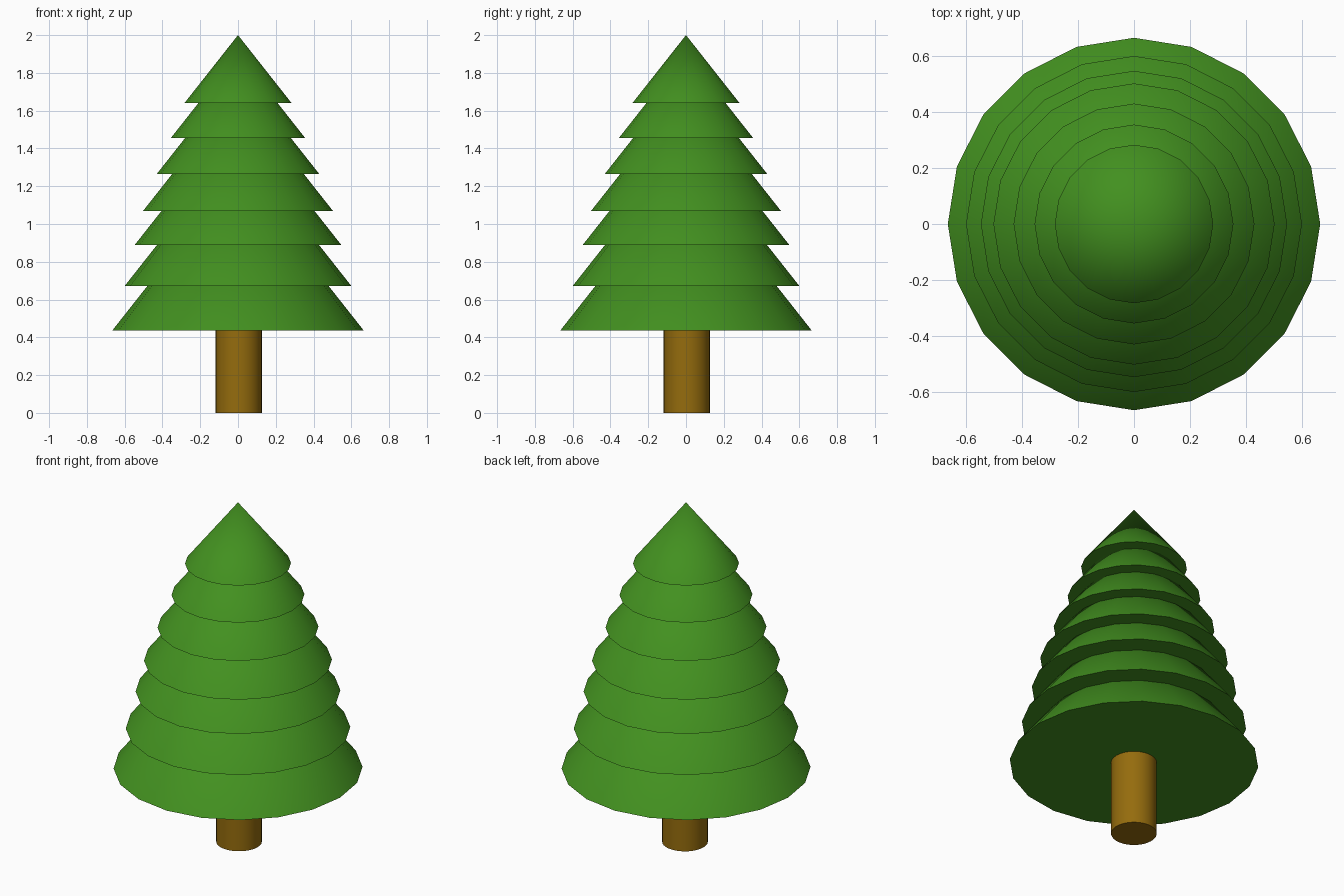
import bpy, math

if "Cube" in bpy.data.objects:
    bpy.data.objects.remove(bpy.data.objects["Cube"])

def material(name, color):
    m = bpy.data.materials.new(name)
    m.diffuse_color = color
    m.use_nodes = True
    m.node_tree.nodes["Principled BSDF"].inputs["Base Color"].default_value = m.diffuse_color
    return m

def finish(name, mat):
    ob = bpy.context.object
    ob.name = name
    ob.data.materials.append(mat)
    bpy.ops.object.shade_smooth_by_angle(angle=math.radians(35))

green = material("needles", (0.055, 0.28, 0.014, 1))
brown = material("bark", (0.30, 0.15, 0.004, 1))

# Trunk, tucked slightly into the lowest tier
bpy.ops.mesh.primitive_cylinder_add(vertices=32, radius=0.122, depth=0.45,
                                    location=(0.004, 0.004, 0.225))
finish("trunk", brown)

# Stacked cone tiers, all with the same slope: (radius, base height)
SLOPE = 0.359 / 0.283
tiers = [(0.665, 0.437), (0.60, 0.672), (0.547, 0.889), (0.502, 1.07),
         (0.43, 1.265), (0.355, 1.456), (0.283, 1.641)]
for i, (r, z) in enumerate(tiers, 1):
    h = r * SLOPE
    bpy.ops.mesh.primitive_cone_add(vertices=20, radius1=r, radius2=0, depth=h,
                                    location=(0, 0, z + h / 2))
    finish(f"foliage_tier_{i}", green)
